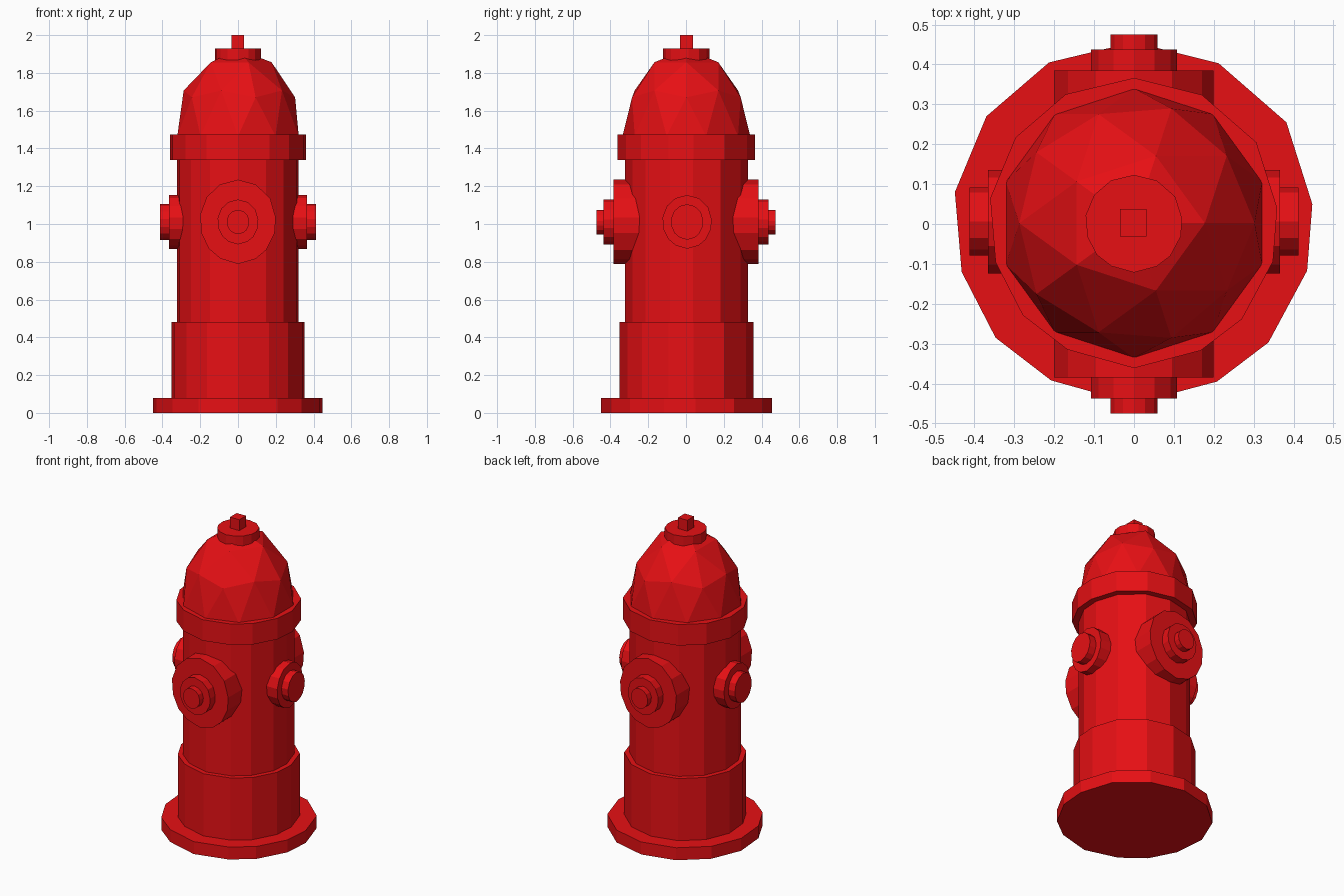
import bpy, bmesh
from mathutils import Matrix, Vector

if "Cube" in bpy.data.objects:
    bpy.data.objects.remove(bpy.data.objects["Cube"])

red = bpy.data.materials.new("red_paint")
red.diffuse_color = (0.8, 0.005, 0.007, 1)
red.use_nodes = True
red.node_tree.nodes["Principled BSDF"].inputs["Base Color"].default_value = red.diffuse_color

# Slightly uneven 14-sided outline shared by every round part
OUTLINE = [(0, .456), (-.213, .405), (-.37, .27), (-.449, .08), (-.432, -.12),
           (-.347, -.285), (-.208, -.392), (0, -.45), (.208, -.395), (.337, -.297),
           (.434, -.117), (.447, .05), (.382, .255), (.212, .403)]


def finish(name, bm):
    bmesh.ops.recalc_face_normals(bm, faces=bm.faces)
    mesh = bpy.data.meshes.new(name)
    bm.to_mesh(mesh)
    bm.free()
    mesh.materials.append(red)
    obj = bpy.data.objects.new(name, mesh)
    bpy.context.collection.objects.link(obj)


def prism(name, su, sv, a, b, place):
    """Extrude the scaled outline from a to b; place maps (u, v, depth) to a point."""
    bm = bmesh.new()
    lo, hi = [[bm.verts.new(place(u * su, v * sv, d)) for u, v in OUTLINE] for d in (a, b)]
    n = len(OUTLINE)
    bm.faces.new(lo)
    bm.faces.new(hi)
    for i in range(n):
        j = (i + 1) % n
        bm.faces.new((lo[i], lo[j], hi[j], hi[i]))
    finish(name, bm)


# Upright barrel sections
for name, s, z0, z1 in [("base_plate", 1, 0, .08), ("lower_barrel", .785, .08, .48),
                        ("barrel", .718, .48, 1.34), ("collar", .803, 1.34, 1.475),
                        ("top_cap", .27, 1.86, 1.93)]:
    prism(name, s, s, z0, z1, lambda u, v, d: Vector((u, v, d)))

# Dome: upper half of a stretched icosphere
bm = bmesh.new()
bmesh.ops.create_icosphere(bm, subdivisions=2, radius=1)
bmesh.ops.delete(bm, geom=[v for v in bm.verts if v.co.z < -.01], context='VERTS')
bmesh.ops.transform(bm, verts=bm.verts, matrix=Matrix.Translation((0, .002, 1.465))
                    @ Matrix.Diagonal((.338, .338, .46, 1)))
finish("dome", bm)

# Square nut on top
bm = bmesh.new()
bmesh.ops.create_cube(bm, size=1, matrix=Matrix.Translation((-.002, .003, 1.96))
                      @ Matrix.Diagonal((.066, .068, .08, 1)))
finish("top_nut", bm)

# Stepped outlets: large front and back, small left and right
ZC = 1.01
for side, label in ((-1, "front"), (1, "back")):
    for part, su, sv, a, b in [("flange", .447, .493, .2, .385), ("cap", .24, .263, .385, .437),
                               ("nut", .132, .143, .437, .475)]:
        prism(f"{label}_outlet_{part}", su, sv, a, b,
              lambda u, v, d: Vector((u, side * d, ZC + v)))
for side, label in ((-1, "left"), (1, "right")):
    for part, su, sv, a, b in [("flange", .29, .314, .2, .366), ("cap", .19, .208, .366, .412)]:
        prism(f"{label}_outlet_{part}", su, sv, a, b,
              lambda u, v, d: Vector((side * d, u + .006, ZC + v)))
